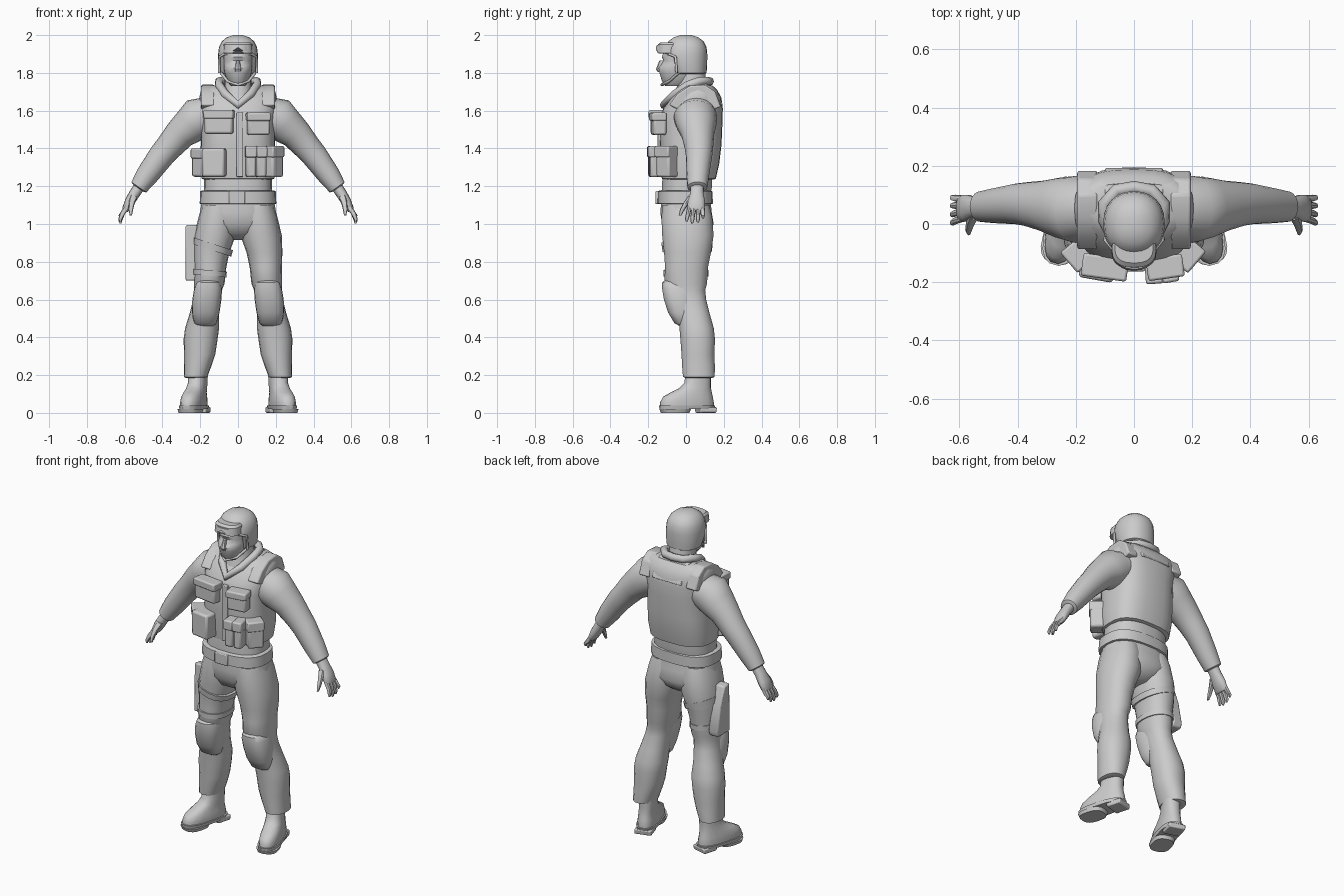
import bpy, bmesh
from math import sin, cos, pi, radians
from mathutils import Matrix, Vector


def finish(name, bm, mirror=False, bevel=0.0, angle=42):
    bmesh.ops.recalc_face_normals(bm, faces=bm.faces)
    me = bpy.data.meshes.new(name)
    bm.to_mesh(me)
    bm.free()
    me.shade_smooth()
    me.set_sharp_from_angle(angle=radians(angle))
    ob = bpy.data.objects.new(name, me)
    bpy.context.collection.objects.link(ob)
    if bevel:
        m = ob.modifiers.new("Bevel", 'BEVEL')
        m.width, m.segments = bevel, 2
    if mirror:
        m = ob.modifiers.new("Mirror", 'MIRROR')
        m.use_mirror_merge = False
    return ob


def loft(name, rings, mirror=False, n=18, e=2.2, xf=None, fix=None, angle=42):
    """Rings: (x, y, z, rx, ry[, tilt about y in degrees])."""
    bm = bmesh.new()
    loops = []
    for x, y, z, rx, ry, *t in rings:
        a = radians(t[0]) if t else 0
        loop = []
        for i in range(n):
            c, s = cos(2 * pi * i / n), sin(2 * pi * i / n)
            u = rx * abs(c) ** (2 / e) * (1 if c > 0 else -1)
            v = ry * abs(s) ** (2 / e) * (1 if s > 0 else -1)
            p = Vector((x + u * cos(a), y + v, z + u * sin(a)))
            if fix:
                p = fix(p)
            loop.append(bm.verts.new(xf @ p if xf else p))
        loops.append(loop)
    for a, b in zip(loops, loops[1:]):
        for i in range(n):
            j = (i + 1) % n
            bm.faces.new((a[i], a[j], b[j], b[i]))
    bm.faces.new(loops[0][::-1])
    bm.faces.new(loops[-1])
    return finish(name, bm, mirror, angle=angle)


def prism(name, pts, x0, x1, mirror=False, bevel=0.0, xf=None):
    """Outline in (y, z) extruded from x0 to x1."""
    bm = bmesh.new()
    a = [bm.verts.new((x0, y, z)) for y, z in pts]
    b = [bm.verts.new((x1, y, z)) for y, z in pts]
    bm.faces.new(a)
    bm.faces.new(b[::-1])
    for i in range(len(pts)):
        j = (i + 1) % len(pts)
        bm.faces.new((a[i], b[i], b[j], a[j]))
    if xf:
        bm.transform(xf)
    return finish(name, bm, mirror, bevel, 30)


def box(name, c, s, yaw=0, bevel=0.008, tilt=0):
    bm = bmesh.new()
    bmesh.ops.create_cube(bm, size=1, matrix=Matrix.Translation(c) @ Matrix.Rotation(radians(yaw), 4, 'Z')
                          @ Matrix.Rotation(radians(tilt), 4, 'Y') @ Matrix.Diagonal((*s, 1)))
    return finish(name, bm, False, bevel, 30)


def tube(name, pts, r, cyclic=False):
    cu = bpy.data.curves.new(name, 'CURVE')
    cu.dimensions, cu.bevel_depth, cu.bevel_resolution = '3D', r, 2
    sp = cu.splines.new('POLY')
    sp.points.add(len(pts) - 1)
    for p, q in zip(sp.points, pts):
        p.co = (*q, 1)
    sp.use_cyclic_u = cyclic
    ob = bpy.data.objects.new(name, cu)
    bpy.context.collection.objects.link(ob)


# Head with covered lower face
loft("head", [(0, -.055, 1.73, .035, .055), (0, -.04, 1.755, .058, .088), (0, -.035, 1.80, .073, .107),
              (0, -.035, 1.825, .077, .112), (0, -.03, 1.84, .078, .105), (0, -.025, 1.865, .078, .095),
              (0, -.025, 1.885, .08, .105), (0, -.01, 1.95, .075, .09)])
loft("nose", [(0, -.13, 1.805, .018, .02), (0, -.137, 1.82, .018, .022), (0, -.125, 1.865, .009, .016)], n=8)
loft("neck", [(0, .02, 1.58, .1, .11), (0, .03, 1.68, .085, .1), (0, .03, 1.73, .072, .078),
              (0, .03, 1.84, .07, .07)])

# Helmet, cut higher over the face
def face_cut(p):
    if p.y < -.055:
        p.z = max(p.z, 1.895 + .002 * (p.z - 1.8))
    return p
loft("helmet", [(0, .018, 1.795, .088, .082), (0, .017, 1.80, .098, .092), (0, .008, 1.84, .105, .104),
                (0, 0, 1.895, .106, .113), (0, 0, 1.935, .101, .109), (0, 0, 1.967, .085, .093),
                (0, 0, 1.988, .06, .066), (0, 0, 2.0, .025, .03)], n=24, fix=face_cut)
tube("helmet_rim", [(-.1, -.05, 1.80), (-.098, -.055, 1.885), (-.07, -.09, 1.9), (0, -.113, 1.903),
                    (.07, -.09, 1.9), (.098, -.055, 1.885), (.1, -.05, 1.80)], .007)
tube("chin_strap", [(-.09, -.04, 1.80), (-.055, -.09, 1.755), (0, -.128, 1.737), (.055, -.09, 1.755),
                    (.09, -.04, 1.80)], .008)
# Goggles with notched lower edge
def nose_notch(p):
    if abs(p.x) < .02 and p.z < 1.92:
        p.z += .018
    return p
loft("goggle_frame", [(0, -.085, 1.902, .07, .055), (0, -.09, 1.905, .078, .064), (0, -.085, 1.95, .076, .064),
                      (0, -.08, 1.962, .066, .054)], e=2.6, n=20, fix=nose_notch, angle=30)
loft("goggle_lens", [(0, -.092, 1.917, .066, .068), (0, -.089, 1.945, .064, .066)], e=2.6, n=20, fix=nose_notch)

# Jacket, vest and collar
loft("jacket_waist", [(0, 0, 1.15, .182, .13), (0, .005, 1.2, .18, .135), (0, .01, 1.3, .18, .13)], e=2.5)
loft("vest", [(0, .015, 1.235, .178, .13), (0, .015, 1.24, .192, .143), (0, .02, 1.32, .2, .156),
              (0, .025, 1.42, .197, .163), (0, .025, 1.54, .196, .168), (0, .037, 1.61, .205, .158),
              (0, .055, 1.67, .205, .132), (0, .065, 1.71, .195, .10), (0, .07, 1.733, .165, .07)],
     e=2.7, n=28)
prism("shoulder_strap", [(-.09, 1.63), (-.045, 1.69), (.02, 1.732), (.1, 1.738), (.155, 1.70), (.185, 1.62),
                         (.13, 1.60), (-.03, 1.60)], .125, .195, True, .008)
prism("back_yoke", [(.05, 1.74), (.115, 1.74), (.165, 1.70), (.195, 1.63), (.12, 1.63)], -.1, .1, False, .006)
tube("collar", [(0, .125, 1.755), (.06, .115, 1.755), (.1, .07, 1.755), (.1, .01, 1.735), (.065, -.06, 1.685),
                (0, -.115, 1.63), (-.065, -.06, 1.685), (-.1, .01, 1.735), (-.1, .07, 1.755),
                (-.06, .115, 1.755)], .023, True)
box("front_placket", (.01, -.135, 1.42), (.035, .03, .34), 0, .004)
# Vest pouches: centre, size, yaw
for i, (c, s, yaw) in enumerate([
        ((-.1, -.145, 1.54), (.15, .07, .125), -8), ((.107, -.145, 1.53), (.118, .07, .118), 8),
        ((-.125, -.15, 1.325), (.12, .085, .15), -10), ((-.188, -.1, 1.325), (.085, .085, .15), -50),
        ((.068, -.155, 1.33), (.052, .085, .165), 4), ((.12, -.15, 1.33), (.05, .085, .165), 10),
        ((.183, -.1, 1.33), (.09, .08, .165), 50)]):
    box(f"vest_pouch_{i}", c, s, yaw, .012)
    if i != 2:
        box(f"pouch_flap_{i}", (c[0], c[1] - .004, c[2] + s[2] * .32), (s[0] + .008, s[1] + .008, s[2] * .36),
            yaw, .008)

# Belt and pelvis
loft("belt", [(0, -.005, 1.105, .192, .138), (0, -.005, 1.108, .203, .147), (0, -.005, 1.172, .2, .146),
              (0, -.005, 1.177, .19, .135)], e=2.6, n=24)
box("buckle", (-.005, -.15, 1.14), (.085, .025, .068), 0, .005)
loft("pelvis", [(0, .02, .915, .04, .06), (0, .012, .95, .13, .115), (0, .01, 1.0, .205, .138),
                (0, 0, 1.06, .202, .138), (0, 0, 1.14, .188, .13)], e=2.4)

# Trouser legs, thigh to cuff
loft("trouser_leg", [(.225, .068, .185, .05, .07), (.225, .068, .19, .062, .085), (.213, .066, .25, .073, .088),
                     (.203, .063, .31, .083, .088), (.198, .062, .39, .09, .093), (.19, .056, .45, .09, .092),
                     (.18, .042, .52, .078, .086), (.165, .02, .6, .072, .088), (.158, .005, .65, .073, .098),
                     (.152, -.002, .685, .081, .115), (.147, .003, .77, .085, .115), (.14, .008, .85, .095, .126),
                     (.122, .01, .94, .11, .138), (.108, .004, 1.04, .1, .136), (.1, 0, 1.1, .09, .125)],
     True)
loft("knee_pad", [(.175, .005, .455, .04, .03), (.173, -.012, .475, .06, .05), (.171, -.025, .53, .073, .07),
                  (.165, -.035, .6, .077, .083), (.158, -.045, .66, .074, .083), (.155, -.05, .69, .064, .078),
                  (.155, -.05, .70, .05, .065)], True, e=2.6)

# Boots turned outwards
turn = Matrix.Translation((.232, .01, 0)) @ Matrix.Rotation(radians(16), 4, 'Z')
loft("boot", [(0, -.005, .025, .057, .145), (0, -.005, .055, .059, .146), (0, 0, .085, .056, .135),
              (0, .018, .108, .052, .112), (-.002, .04, .13, .05, .086), (-.004, .055, .16, .048, .07),
              (-.005, .06, .25, .05, .068)], True, e=2.4, xf=turn)
loft("boot_sole", [(0, -.07, 0, .058, .075), (0, -.07, .02, .064, .083), (0, -.005, .021, .06, .148),
                   (0, -.005, .04, .064, .152)], True, e=2.7, xf=turn, angle=30)
prism("boot_heel", [(.05, .03), (.055, 0), (.143, 0), (.148, .03)], -.05, .05, True, .006, turn)

# Sleeves, hands and fingers
loft("sleeve", [(.1, .06, 1.60, .085, .09, 70), (.2, .05, 1.565, .113, .115, 52), (.25, .055, 1.52, .1, .105, 45),
                (.31, .062, 1.472, .083, .087, 41), (.365, .068, 1.408, .073, .076, 40),
                (.405, .069, 1.362, .069, .07, 39), (.48, .063, 1.26, .06, .06, 37), (.525, .06, 1.195, .048, .053, 35),
                (.528, .06, 1.19, .036, .042, 35)], True, n=20, e=2.05)
loft("palm", [(.515, .06, 1.21, .03, .035, 35), (.548, .057, 1.16, .029, .036, 30), (.572, .055, 1.12, .027, .046, 26),
              (.592, .053, 1.08, .021, .047, 20), (.597, .053, 1.068, .013, .04, 20)], True, n=14)
for i, (y, tip_y, tip_z) in enumerate([(.019, .004, 1.012), (.042, .033, 1.003), (.065, .063, 1.008),
                                       (.087, .09, 1.03)]):
    loft(f"finger_{i}", [(.588, y, 1.09, .014, .012, 20), (.612, (y + tip_y) / 2, 1.055, .013, .012, 20),
                         (.623, tip_y, tip_z + .015, .010, .010, 5), (.622, tip_y, tip_z, .005, .005, 0)], True, n=8)
loft("thumb", [(.55, .035, 1.15, .02, .022, 20), (.562, .005, 1.115, .016, .017, 20), (.568, -.02, 1.075, .012, .012, 10),
               (.567, -.032, 1.045, .006, .007, 0)], True, n=8)
box("sleeve_patch", (-.325, .05, 1.54), (.022, .085, .085), 0, .006, 40)

# Thigh holster and its strap on one side
prism("holster", [(-.035, .70), (.08, .70), (.09, .73), (.06, .88), (.02, .99), (-.03, .995)], -.277, -.215,
      False, .008)
loft("thigh_strap", [(-.137, .006, .86, .106, .132, -18), (-.132, .006, .895, .111, .137, -18)])
loft("thigh_band", [(-.15, 0, .725, .09, .12, -5), (-.15, 0, .755, .091, .121, -5)])
